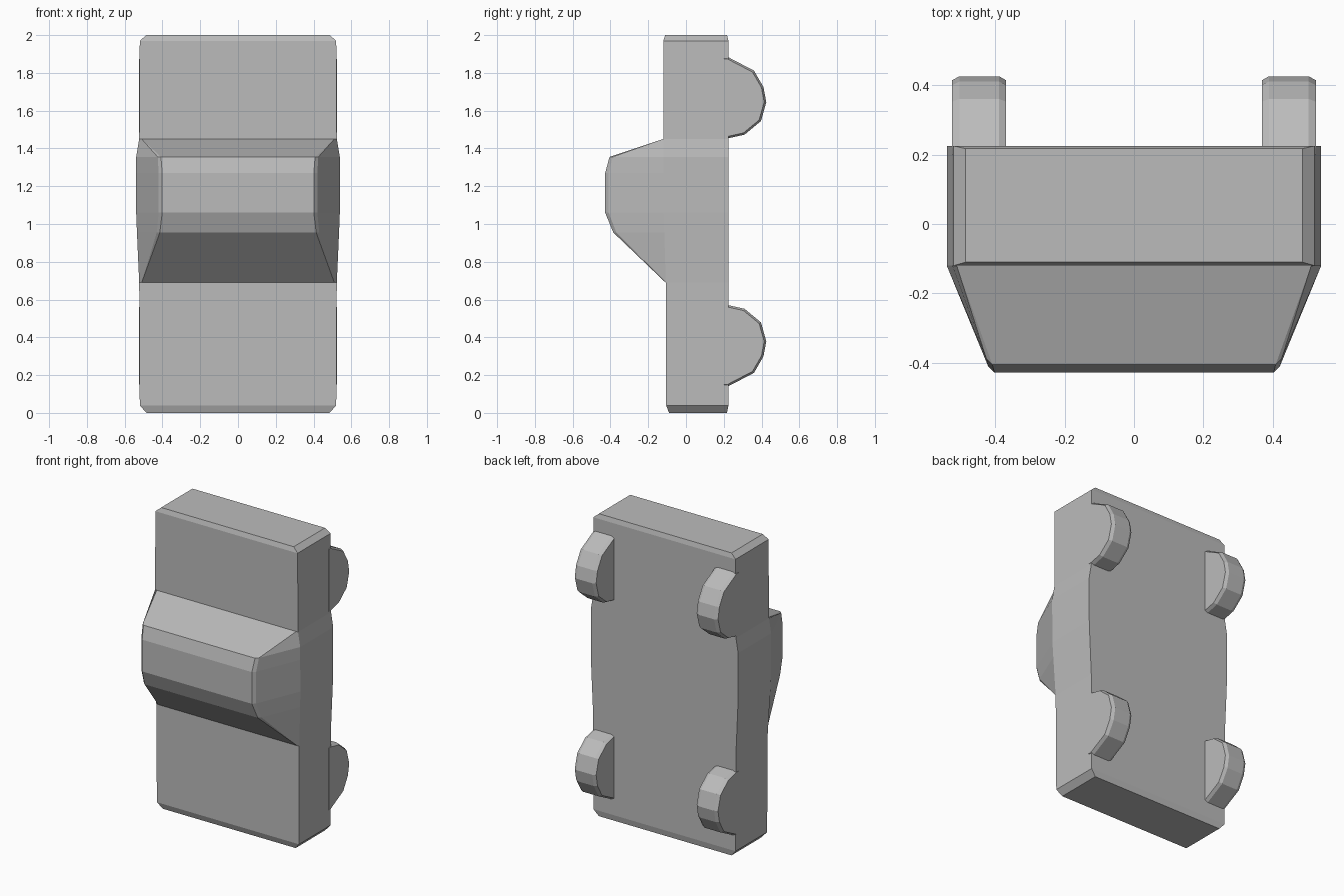
import bpy
import bmesh

cube = bpy.data.objects.get("Cube")
if cube:
    bpy.data.objects.remove(cube, do_unlink=True)

GREY = (0.5, 0.5, 0.5, 1.0)
mat = bpy.data.materials.new("plain grey")
mat.use_nodes = True
mat.diffuse_color = GREY
mat.node_tree.nodes["Principled BSDF"].inputs["Base Color"].default_value = GREY


def loft(name, rings):
    """Skin a closed solid through rings with equal point counts."""
    bm = bmesh.new()
    loops = [[bm.verts.new(p) for p in ring] for ring in rings]
    n = len(loops[0])
    for a, b in zip(loops, loops[1:]):
        for i in range(n):
            j = (i + 1) % n
            bm.faces.new((a[i], a[j], b[j], b[i]))
    bm.faces.new(loops[0])
    bm.faces.new(loops[-1])
    bmesh.ops.remove_doubles(bm, verts=bm.verts, dist=0.0005)
    bmesh.ops.recalc_face_normals(bm, faces=bm.faces)
    mesh = bpy.data.meshes.new(name)
    bm.to_mesh(mesh)
    bm.free()
    mesh.materials.append(mat)
    obj = bpy.data.objects.new(name, mesh)
    bpy.context.collection.objects.link(obj)
    return obj


# Car body standing on its nose: z, half width, front y, back y
hull = [
    (0.0, 0.485, -0.09, 0.217), (0.04, 0.52, -0.105, 0.225),
    (0.69, 0.523, -0.107, 0.225), (0.955, 0.535, -0.115, 0.225),
    (1.06, 0.539, -0.118, 0.225), (1.355, 0.539, -0.12, 0.225),
    (1.45, 0.523, -0.12, 0.225), (1.97, 0.52, -0.12, 0.225),
    (2.0, 0.485, -0.11, 0.217),
]
loft("body", [[(-w, b, z), (-w, f, z), (w, f, z), (w, b, z)] for z, w, f, b in hull])

# Cabin rising from the body: z, half width at base, base y, half width at roof, roof y
cabin = [
    (0.69, 0.523, -0.107, 0.51, -0.108), (0.955, 0.535, -0.115, 0.43, -0.385),
    (1.06, 0.539, -0.118, 0.42, -0.428), (1.27, 0.539, -0.12, 0.42, -0.428),
    (1.355, 0.539, -0.12, 0.425, -0.405), (1.45, 0.523, -0.12, 0.51, -0.121),
]
rings = []
for z, w, y, rw, ry in cabin:
    c = 0.06 * (y - ry)  # narrow chamfer beside the roof
    half = [(w, 0.0), (w, y), (rw, ry + c), (rw - c, ry)]
    rings.append([(px, py, z) for px, py in half] + [(-px, py, z) for px, py in reversed(half)])
loft("cabin", rings)

# Chamfered wheels showing behind the body
tyre = [(0.2, 1.885), (0.22, 1.885), (0.36, 1.812), (0.41, 1.725), (0.425, 1.645),
        (0.397, 1.545), (0.31, 1.473), (0.22, 1.453), (0.2, 1.453)]
HUB_Y, HUB_Z, MID_Z = 0.2, 1.66, 1.012
for side, sx in (("left", 1), ("right", -1)):
    for end, sz in (("rear", 1), ("front", -1)):
        slices = []
        for x, k in ((0.368, 0.95), (0.388, 1.0), (0.503, 1.0), (0.524, 0.95)):
            slices.append([(sx * x, HUB_Y + (y - HUB_Y) * k,
                            MID_Z + sz * (HUB_Z + (z - HUB_Z) * k - MID_Z)) for y, z in tyre])
        loft(f"{end}_{side}_wheel", slices)
